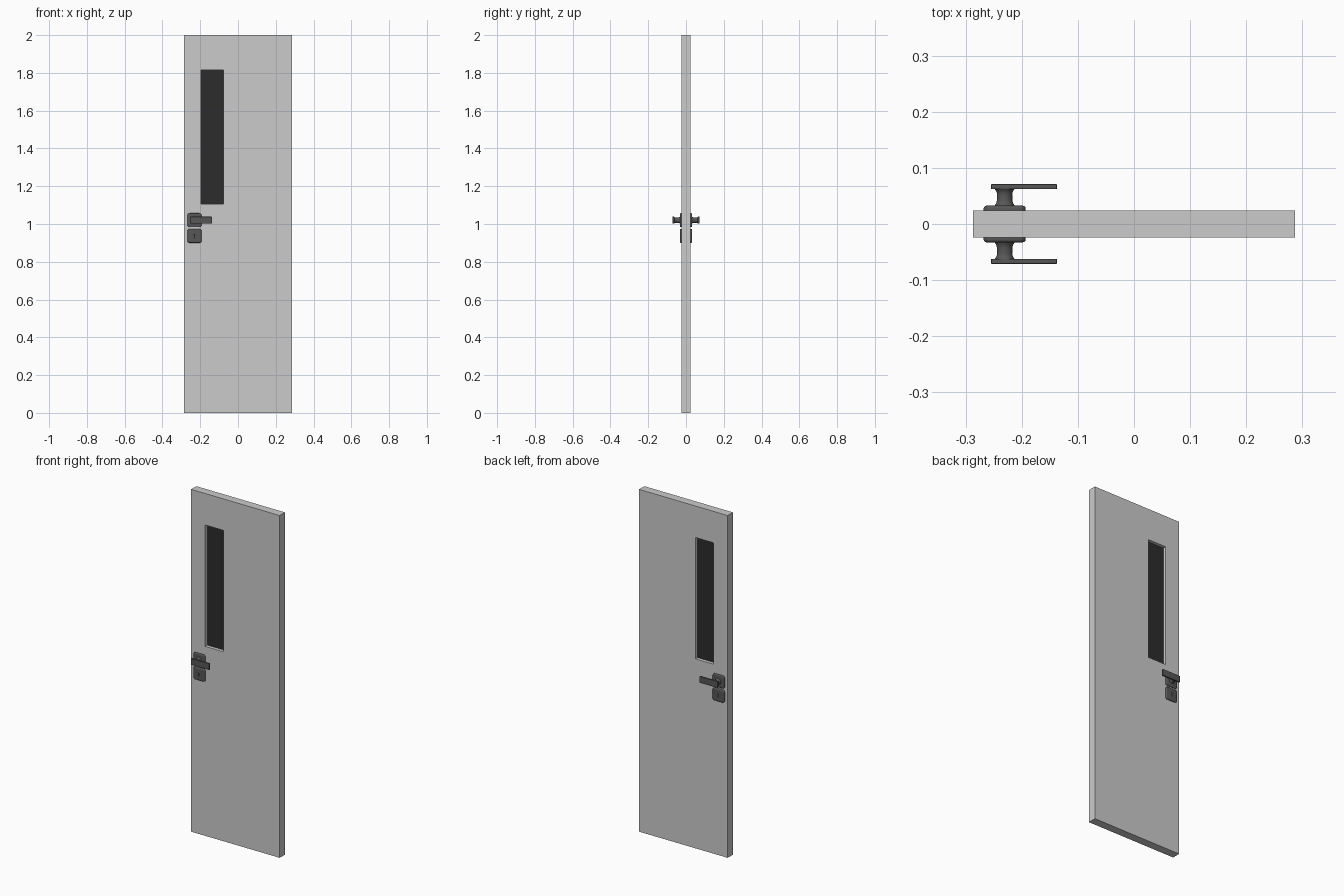
import bpy, bmesh, math
from mathutils import Vector

if "Cube" in bpy.data.objects:
    bpy.data.objects.remove(bpy.data.objects["Cube"])


def material(name, value):
    m = bpy.data.materials.new(name)
    m.diffuse_color = (value, value, value, 1)
    m.use_nodes = True
    m.node_tree.nodes["Principled BSDF"].inputs["Base Color"].default_value = m.diffuse_color
    return m


PANEL = material("light grey panel", 0.60)
METAL = material("dark grey metal", 0.095)
GLASS = material("black glass", 0.025)


def finish(obj, mat):
    """Weld, fix normals, smooth and colour a mesh object."""
    bm = bmesh.new()
    bm.from_mesh(obj.data)
    bmesh.ops.remove_doubles(bm, verts=bm.verts, dist=0.00002)
    bmesh.ops.recalc_face_normals(bm, faces=bm.faces)
    bm.to_mesh(obj.data)
    bm.free()
    obj.data.materials.clear()
    obj.data.materials.append(mat)
    bpy.ops.object.select_all(action='DESELECT')
    obj.select_set(True)
    bpy.context.view_layer.objects.active = obj
    bpy.ops.object.shade_smooth_by_angle(angle=math.radians(35))
    return obj


def rounded_rect(cx, cz, w, h, r=0.0, steps=6):
    if r <= 0:
        return [(cx + sx * w / 2, cz + sz * h / 2)
                for sx, sz in ((1, 1), (-1, 1), (-1, -1), (1, -1))]
    pts = []
    for k, (sx, sz) in enumerate(((1, 1), (-1, 1), (-1, -1), (1, -1))):
        for i in range(steps + 1):
            a = math.pi / 2 * (k + i / steps)
            pts.append((cx + sx * (w / 2 - r) + r * math.cos(a),
                        cz + sz * (h / 2 - r) + r * math.sin(a)))
    return pts


def prism(name, outlines, y0, y1, mat, bevel=0.0):
    """Extrude front-view outlines (later ones are holes) from y0 to y1."""
    cu = bpy.data.curves.new(name, 'CURVE')
    cu.dimensions = '2D'
    cu.fill_mode = 'BOTH'
    cu.extrude = abs(y1 - y0) / 2 - bevel
    cu.bevel_depth = bevel
    cu.bevel_resolution = 3
    for pts in outlines:
        sp = cu.splines.new('POLY')
        sp.points.add(len(pts) - 1)
        for p, (x, z) in zip(sp.points, pts):
            p.co = (x, z, 0, 1)
        sp.use_cyclic_u = True
    obj = bpy.data.objects.new(name, cu)
    bpy.context.collection.objects.link(obj)
    obj.rotation_euler = (math.pi / 2, 0, 0)
    obj.location.y = (y0 + y1) / 2
    bpy.ops.object.select_all(action='DESELECT')
    obj.select_set(True)
    bpy.context.view_layer.objects.active = obj
    bpy.ops.object.convert(target='MESH')
    return finish(bpy.context.view_layer.objects.active, mat)


def lathe_y(name, profile, cx, cz, side, mat):
    """Revolve (y, radius) pairs around an axis along y."""
    bm = bmesh.new()
    vs = [bm.verts.new((cx + r, side * y, cz)) for y, r in profile]
    es = [bm.edges.new(p) for p in zip(vs, vs[1:])]
    bmesh.ops.spin(bm, geom=vs + es, cent=Vector((cx, 0, cz)), axis=(0, 1, 0),
                   angle=math.tau, steps=32, use_duplicate=False)
    me = bpy.data.meshes.new(name)
    bm.to_mesh(me)
    bm.free()
    obj = bpy.data.objects.new(name, me)
    bpy.context.collection.objects.link(obj)
    return finish(obj, mat)


# Door leaf with a window opening, and the recessed pane
HALF = 0.0243
WIN = (-0.1365, 1.4615)
prism("door_panel", [rounded_rect(0, 1, 0.573, 2.0),
                     rounded_rect(*WIN, 0.117, 0.709)], -HALF, HALF, PANEL)
prism("window_pane", [rounded_rect(*WIN, 0.119, 0.711)], -0.005, 0.005, GLASS)

# Hardware, the same on both faces
HX, LEVER_Z, LOCK_Z = -0.2305, 1.02, 0.937
BEV = 0.005
neck = [(0.031, 0.0), (0.031, 0.0185), (0.0335, 0.0175), (0.037, 0.0150),
        (0.042, 0.0138), (0.052, 0.0135), (0.057, 0.0142), (0.060, 0.0160),
        (0.0625, 0.0180), (0.0635, 0.0)]
# keyhole outline: round top with a flared slot
keyhole = [(HX + 0.005 * math.cos(a), LOCK_Z + 0.006 + 0.005 * math.sin(a))
           for a in (math.radians(-60 + i * 20) for i in range(16))]
keyhole += [(HX - 0.004, LOCK_Z - 0.013), (HX + 0.004, LOCK_Z - 0.013)]

for label, s in (("front", -1), ("back", 1)):
    for part, z in (("handle_plate", LEVER_Z), ("lock_plate", LOCK_Z)):
        outline = rounded_rect(HX, z, 0.075 - 2 * BEV, 0.074 - 2 * BEV, 0.007)
        prism(f"{label}_{part}", [outline], s * 0.018, s * 0.0326, METAL, BEV)
    prism(f"{label}_keyhole", [keyhole], s * 0.0315, s * 0.0329, GLASS)
    lathe_y(f"{label}_handle_neck", neck, HX, LEVER_Z, s, METAL)
    b = 0.0008
    prism(f"{label}_lever",
          [rounded_rect(-0.196, LEVER_Z, 0.117 - 2 * b, 0.037 - 2 * b, 0.0015, 2)],
          s * 0.0622, s * 0.071, METAL, b)
